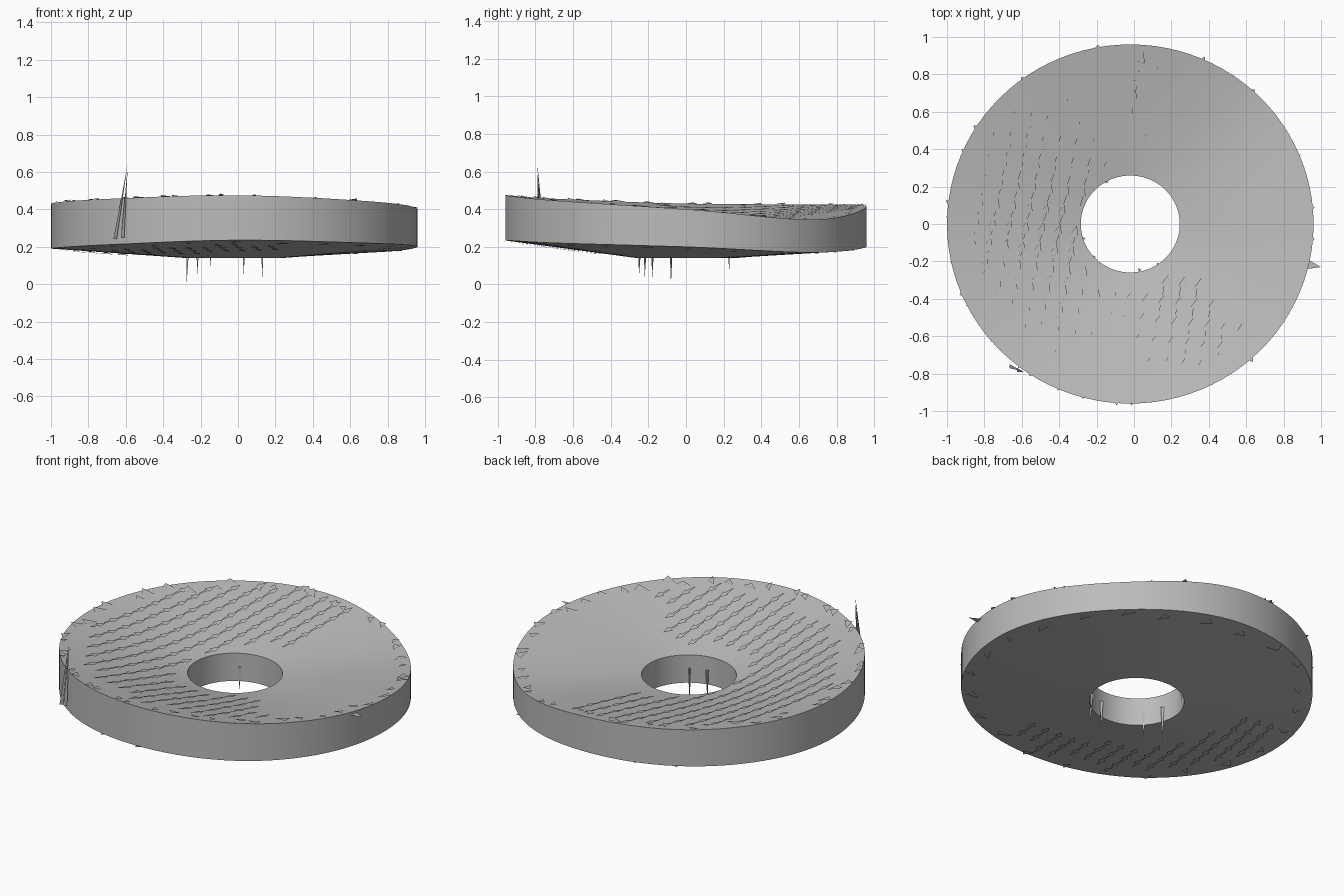
import bpy, bmesh, math, random
from mathutils import Vector

cube = bpy.data.objects.get("Cube")
if cube:
    bpy.data.objects.remove(cube, do_unlink=True)

random.seed(4)
SEGMENTS, RINGS = 96, 6
CENTRE_X = -0.02
# Rim heights every 45 degrees, counter-clockwise from +x
RIM_TOP = [0.40, 0.345, 0.415, 0.425, 0.43, 0.455, 0.475, 0.445]
RIM_BOTTOM = [0.20, 0.17, 0.20, 0.20, 0.19, 0.21, 0.235, 0.22]
HOLE_TOP, HOLE_BOTTOM = 0.31, 0.14
HOLE = 0.27

grey = bpy.data.materials.new("plain_grey")
grey.use_nodes = True
colour = (0.5, 0.5, 0.5, 1)
grey.diffuse_color = colour
grey.node_tree.nodes["Principled BSDF"].inputs["Base Color"].default_value = colour


def wave(values, angle):
    """Smooth closed curve through evenly spaced values."""
    n = len(values)
    t = (angle / math.tau * n) % n
    i = int(t)
    f = t - i
    a, b, c, d = (values[(i + k) % n] for k in (-1, 0, 1, 2))
    return b + 0.5 * f * (c - a + f * (2*a - 5*b + 4*c - d + f * (3*(b - c) + d - a)))


def disc_point(radius, angle, top, lift=0.0):
    """Point on the dished upper or lower surface; radius 1 is the rim."""
    f = (radius - HOLE) / (1 - HOLE)
    rim, hub = (RIM_TOP, HOLE_TOP) if top else (RIM_BOTTOM, HOLE_BOTTOM)
    z = hub + (wave(rim, angle) - hub) * f
    return Vector((CENTRE_X + 0.98 * radius * math.cos(angle),
                   0.96 * radius * math.sin(angle), z + lift))


def surface(x, y, top, lift):
    u, v = (x - CENTRE_X) / 0.98, y / 0.96
    return disc_point(math.hypot(u, v), math.atan2(v, u), top, lift)


def finish(bm, name, smooth=False):
    mesh = bpy.data.meshes.new(name)
    bm.to_mesh(mesh)
    bm.free()
    mesh.materials.append(grey)
    if smooth:
        mesh.shade_smooth()
        mesh.set_sharp_from_angle(angle=math.radians(35))
    obj = bpy.data.objects.new(name, mesh)
    bpy.context.collection.objects.link(obj)
    return obj


# Warped ring: section loop goes out over the top and back underneath
bm = bmesh.new()
radii = [HOLE + (1 - HOLE) * k / RINGS for k in range(RINGS + 1)]
section = [(r, True) for r in radii] + [(r, False) for r in reversed(radii)]
columns = [[bm.verts.new(disc_point(r, math.tau * s / SEGMENTS, top)) for r, top in section]
           for s in range(SEGMENTS)]
for s, col in enumerate(columns):
    nxt = columns[(s + 1) % SEGMENTS]
    for k in range(len(section)):
        j = (k + 1) % len(section)
        bm.faces.new((col[k], col[j], nxt[j], nxt[k]))
bmesh.ops.recalc_face_normals(bm, faces=bm.faces)
finish(bm, "warped_ring", smooth=True)


def dart(bm, x, y, direction, length, top, lift):
    """Thin arrow: narrow tail with a wider pointed head, lying on the surface."""
    along = Vector((math.cos(direction), math.sin(direction)))
    side = Vector((-along.y, along.x))
    outline = [(0, 0.004), (0, -0.004), (0.5, -0.009), (0.5, -0.021),
               (1, 0), (0.5, 0.021), (0.5, 0.009)]
    pts = [Vector((x, y)) + along * a * length + side * w for a, w in outline]
    bm.faces.new([bm.verts.new(surface(p.x, p.y, top, lift)) for p in pts])


# Leaning rows of arrows on the right-hand part of each surface
for name, top, lift in (("top_arrows", True, 0.008), ("under_arrows", False, -0.008)):
    bm = bmesh.new()
    for i in range(-12, 22):
        for j in range(-9, 10):
            x, y = 0.088 * i + 0.02 * j - 0.4, 0.105 * j - 0.03 * i * 0.3
            r, a = math.hypot(x, y), math.degrees(math.atan2(y, x)) % 360
            covered = (78 < a < 312) if top else (165 < a < 285 and r > 0.6)
            if covered and 0.3 < r < 0.9 and math.hypot(x + 0.03, y + 0.11) > 0.3:
                dart(bm, x, y, math.radians(76), 0.11, top, lift)
    finish(bm, name)

# Ragged slivers around the rim
bm = bmesh.new()
for k in range(72):
    a = math.tau * (k + random.random() * 0.6) / 72
    top = k % 3 != 0
    size = random.uniform(0.03, 0.06)
    reach = random.uniform(0.93, 1.0)
    turn = random.uniform(0.02, 0.05)
    base = [disc_point(reach - size, a - turn, top), disc_point(reach - size * 0.4, a + turn, top)]
    tip = disc_point(reach + size * 0.4, a, top)
    lift = Vector((0, 0, 0.006 if top else -0.006))
    bm.faces.new([bm.verts.new(p + lift) for p in base + [tip]])
finish(bm, "rim_slivers")

# Sliver that reaches furthest out on the left
bm = bmesh.new()
bm.faces.new([bm.verts.new(p) for p in ((0.93, -0.19, 0.40), (0.93, -0.24, 0.40), (1, -0.23, 0.40))])
finish(bm, "left_sliver")


def spike(bm, base, tip, width):
    """Narrow three-sided needle."""
    ring = [bm.verts.new(Vector(base) + Vector((math.cos(a), math.sin(a), 0)) * width)
            for a in (0, math.tau / 3, 2 * math.tau / 3)]
    point = bm.verts.new(tip)
    for k in range(3):
        bm.faces.new((ring[k], ring[(k + 1) % 3], point))
    bm.faces.new(ring)
    bmesh.ops.recalc_face_normals(bm, faces=bm.faces)


# Tall needles by the front right rim
bm = bmesh.new()
spike(bm, (-0.66, -0.76, 0.24), (-0.59, -0.79, 0.64), 0.012)
spike(bm, (-0.62, -0.78, 0.25), (-0.59, -0.79, 0.62), 0.012)
finish(bm, "rim_needles")

# Needles hanging around the hole
bm = bmesh.new()
for x, y, low in ((-0.275, -0.08, 0), (-0.22, -0.18, 0.03), (-0.15, 0.23, 0.08),
                  (0.03, -0.25, 0.04), (0.13, -0.22, 0.03)):
    spike(bm, (x * 0.98, y * 0.98, 0.23), (x, y, low), 0.011)
finish(bm, "hole_needles")
